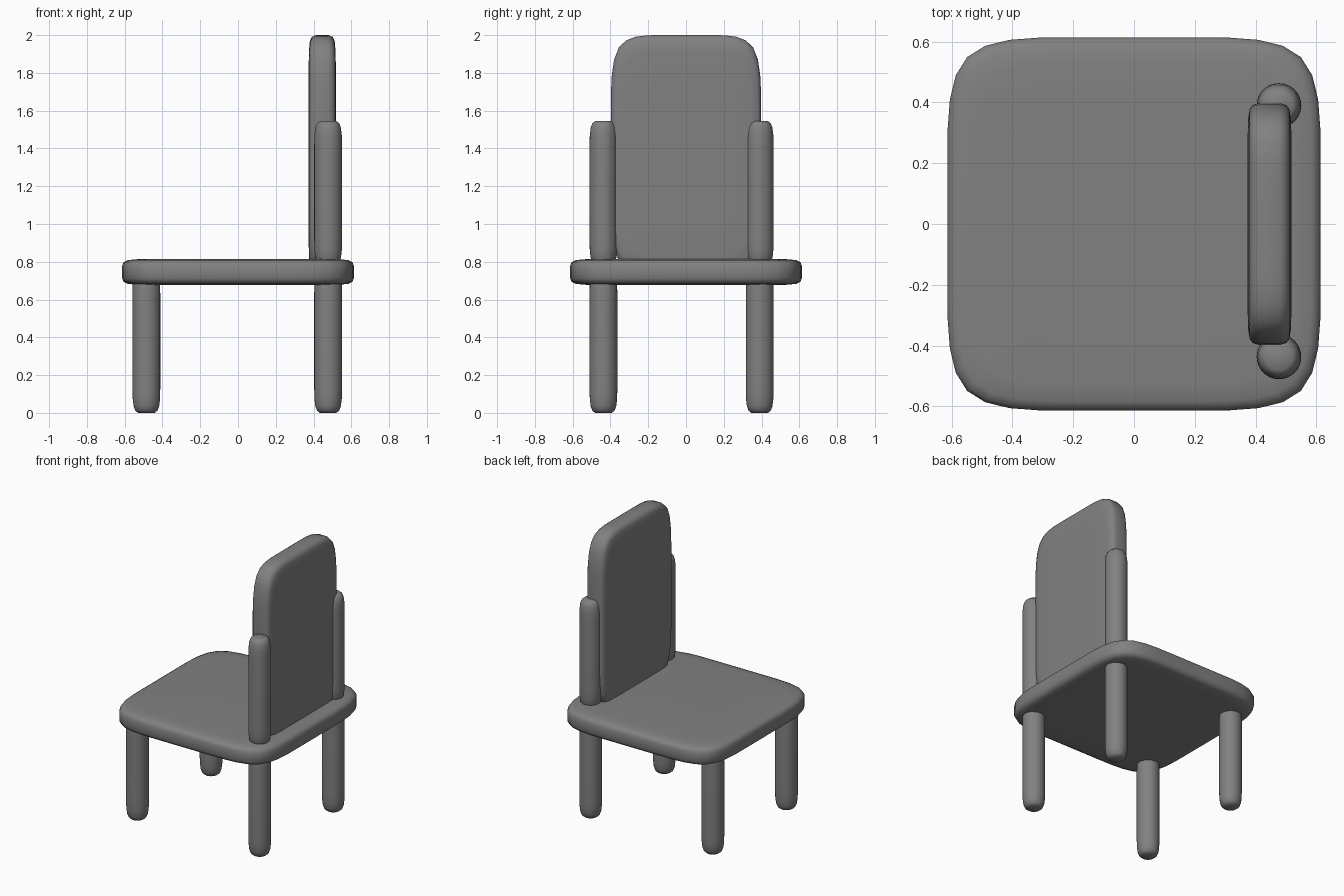
import bpy, bmesh, math

if "Cube" in bpy.data.objects:
    bpy.data.objects.remove(bpy.data.objects["Cube"])

# Dark grey shared by every part
dark = bpy.data.materials.new("dark_grey")
dark.diffuse_color = (0.22, 0.22, 0.22, 1)
dark.use_nodes = True
dark.node_tree.nodes["Principled BSDF"].inputs["Base Color"].default_value = dark.diffuse_color


def loft(name, rings, poles):
    """Skin closed rings of points together and close both ends with fans."""
    bm = bmesh.new()
    loops = [[bm.verts.new(p) for p in ring] for ring in rings]
    n = len(loops[0])
    for a, b in zip(loops, loops[1:]):
        for i in range(n):
            j = (i + 1) % n
            bm.faces.new((a[i], a[j], b[j], b[i]))
    for pole, loop in zip(poles, (loops[0], loops[-1])):
        v = bm.verts.new(pole)
        for i in range(n):
            bm.faces.new((v, loop[i], loop[(i + 1) % n]))
    bmesh.ops.recalc_face_normals(bm, faces=bm.faces)
    for f in bm.faces:
        f.smooth = True
    mesh = bpy.data.meshes.new(name)
    bm.to_mesh(mesh)
    bm.free()
    mesh.materials.append(dark)
    obj = bpy.data.objects.new(name, mesh)
    bpy.context.collection.objects.link(obj)
    return obj


def soft_square(c=1.0, d=0.366, steps=4):
    """Square outline with spline-rounded corners."""
    side = [(-d, c), (d, c), (c, c)]
    ctrl = []
    for _ in range(4):
        ctrl += side
        side = [(y, -x) for x, y in side]
    pts, n = [], len(ctrl)
    for i in range(n):
        q = [ctrl[(i + k) % n] for k in range(4)]
        for s in range(steps):
            t = s / steps
            w = ((1 - t) ** 3 / 6, (3 * t**3 - 6 * t**2 + 4) / 6,
                 (-3 * t**3 + 3 * t**2 + 3 * t + 1) / 6, t**3 / 6)
            pts.append(tuple(sum(w[k] * q[k][a] for k in range(4)) for a in (0, 1)))
    return pts


def cushion(name, half_size, location, rotation=(0, 0, 0)):
    """Slab with a soft-square outline and a softly rolled rim."""
    hx, hy, hz = half_size
    half = [(0.6, 1.0), (0.86, 0.97), (0.95, 0.9), (0.985, 0.75), (1.0, 0.46)]
    profile = [(s, -z) for s, z in half] + [(s, z) for s, z in reversed(half)]
    outline = soft_square()
    rings = [[(x * s * hx, y * s * hy, z * hz) for x, y in outline] for s, z in profile]
    obj = loft(name, rings, [(0, 0, -hz), (0, 0, hz)])
    obj.location, obj.rotation_euler = location, rotation
    return obj


def rod(name, x, y, z, length=0.76, r=0.0735, sides=32):
    """Upright round rod with rounded ends, base at z."""
    end = [(0.6, 0.0), (0.8, 0.012), (0.92, 0.035), (0.985, 0.075), (1.0, 0.13)]
    profile = end + [(s, length - h) for s, h in reversed(end)]
    rings = [[(r * s * math.cos(math.tau * i / sides), r * s * math.sin(math.tau * i / sides), h)
              for i in range(sides)] for s, h in profile]
    obj = loft(name, rings, [(0, 0, 0), (0, 0, length)])
    obj.location = (x, y, z)
    return obj


# Seat and upright back panel
cushion("seat", (0.614, 0.614, 0.07), (0, 0, 0.746))
cushion("back_panel", (0.63, 0.398, 0.073), (0.446, 0, 1.37), (0, math.pi / 2, 0))

# Four legs, and the two posts beside the back panel
for side, y in (("near", -0.437), ("far", 0.39)):
    rod(f"{side}_left_leg", -0.485, y, 0)
    rod(f"{side}_right_leg", 0.477, y, 0)
    rod(f"{side}_back_post", 0.477, y, 0.785)
